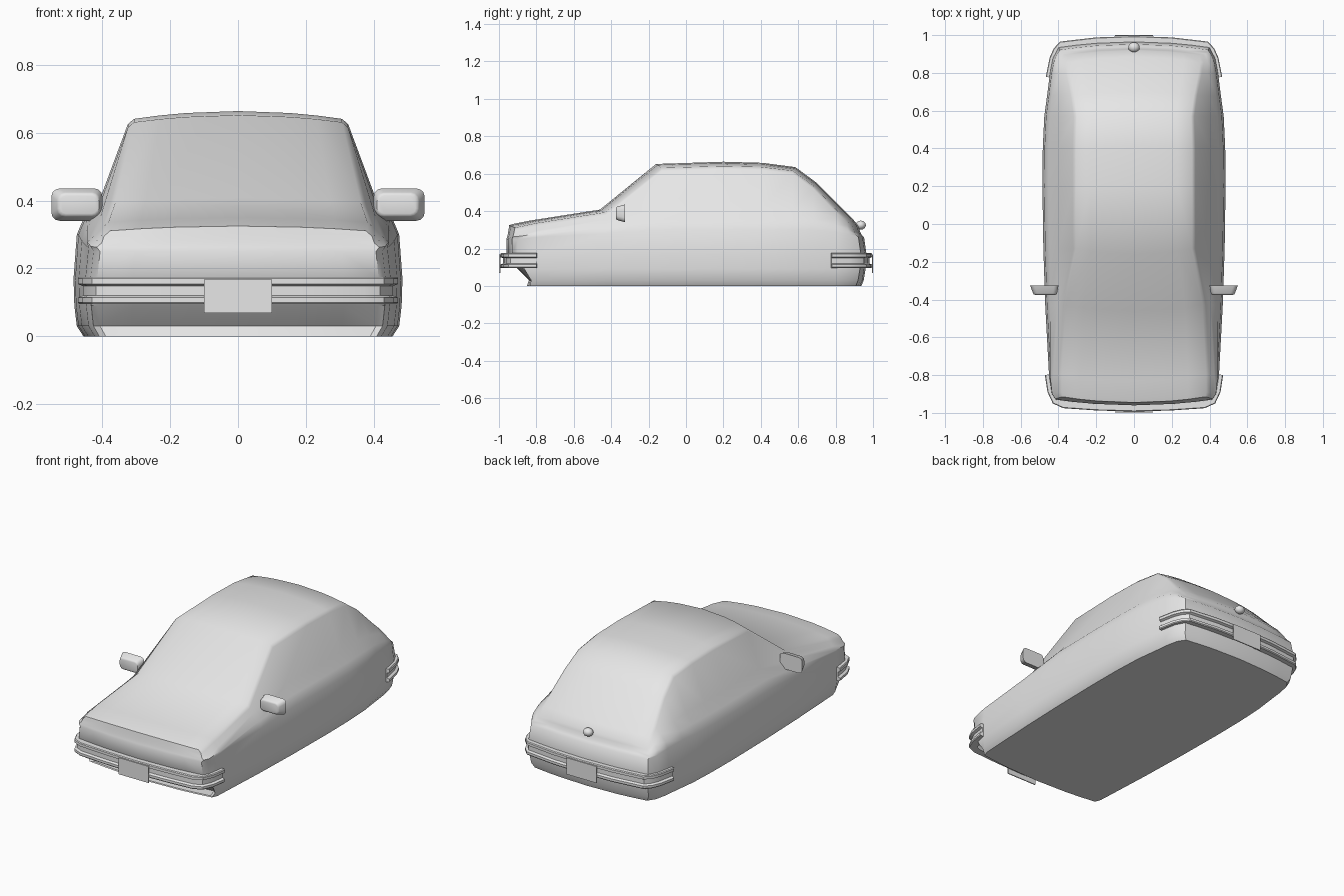
import bpy, bmesh
from math import radians
from mathutils import Vector

cube = bpy.data.objects.get("Cube")
if cube:
    bpy.data.objects.remove(cube, do_unlink=True)

grey = bpy.data.materials.new("plain grey")
grey.use_nodes = True
grey.diffuse_color = (0.8, 0.8, 0.8, 1)
grey.node_tree.nodes["Principled BSDF"].inputs["Base Color"].default_value = (0.8, 0.8, 0.8, 1)


def finish(bm, name, angle=35, mirror=False):
    """Weld, optionally mirror across x = 0, and turn the bmesh into a shaded object."""
    if mirror:
        both = bmesh.ops.duplicate(bm, geom=bm.verts[:] + bm.edges[:] + bm.faces[:])
        for v in both["geom"]:
            if isinstance(v, bmesh.types.BMVert):
                v.co.x = -v.co.x
    bmesh.ops.remove_doubles(bm, verts=bm.verts[:], dist=0.0005)
    bmesh.ops.recalc_face_normals(bm, faces=bm.faces[:])
    mesh = bpy.data.meshes.new(name)
    bm.to_mesh(mesh)
    bm.free()
    mesh.materials.append(grey)
    ob = bpy.data.objects.new(name, mesh)
    bpy.context.collection.objects.link(ob)
    bpy.ops.object.select_all(action='DESELECT')
    ob.select_set(True)
    bpy.context.view_layer.objects.active = ob
    bpy.ops.object.shade_smooth_by_angle(angle=radians(angle))
    return ob


def skin(bm, rows):
    """Quads between neighbouring rows of points."""
    grid = [[bm.verts.new(p) for p in row] for row in rows]
    for a, b in zip(grid, grid[1:]):
        for i in range(len(a) - 1):
            bm.faces.new((a[i], a[i + 1], b[i + 1], b[i]))


# Body: half sections lofted from nose to tail
# y, bulge, half width, shoulder z, belt x, belt z, corner x, corner z, crown z, lean
stations = [
    (-.93, -.03, .415, .25, .402, .275, .395, .295, .325, 1),
    (-.90, -.03, .435, .25, .418, .28, .40, .30, .332, .6),
    (-.80, -.03, .45, .26, .425, .295, .40, .32, .35, 0),
    (-.43, -.03, .47, .28, .405, .355, .38, .378, .408, 0),
    (-.13, -.03, .48, .30, .40, .41, .325, .615, .652, 0),
    (.20, 0, .485, .30, .405, .41, .325, .625, .664, 0),
    (.40, .01, .483, .30, .405, .41, .325, .62, .658, 0),
    (.57, .015, .475, .30, .40, .41, .32, .60, .635, 0),
    (.68, .02, .46, .30, .395, .40, .335, .52, .55, 0),
    (.80, .03, .445, .29, .39, .365, .36, .395, .42, 0),
    (.87, .03, .43, .275, .39, .325, .37, .342, .365, .5),
    (.92, .03, .40, .26, .378, .285, .365, .302, .325, 1),
]
nose_lean = (.11, .12, .06, 0, 0, .004, .008, .012, .015)
tail_lean = (-.012, 0, .01, .015, .002, -.01, -.018, -.025, -.03)


def side_points(s):
    y, _, w, zs, bx, zb, cx, cz, _, lean = s
    offsets = nose_lean if y < 0 else tail_lean
    upper = (.98 * w * .5 + bx * .5 + .012, (zs + zb) / 2)
    outline = [(w * .94, 0), (w * .98, .03), (w * .995, .09), (w, .17),
               (w * .98, zs), upper, (bx, zb), (cx, cz), (cx - .018, cz + .016)]
    return [Vector((x, y + lean * o, z)) for (x, z), o in zip(outline, offsets)]


def inward(p, bulge, rise):
    """Points from the side point to the centre line, bowed in y and z."""
    return [p] + [Vector((p.x * (1 - t), p.y + bulge * bow, p.z + rise * bow))
                  for t, bow in ((.25, .44), (.5, .75), (1, 1))]


bm = bmesh.new()
sections = []
for s in stations:
    pts = side_points(s)
    floor = inward(pts[0], s[1], 0)
    top = inward(pts[-1], s[1], s[8] - pts[-1].z)
    sections.append(floor[::-1] + pts[1:-1] + top)
skin(bm, sections)
for s in (stations[0], stations[-1]):
    pts = side_points(s)
    crown = s[8] - pts[-1].z
    rises = [0] * (len(pts) - 3) + [crown * .4, crown * .7, crown]
    skin(bm, [inward(p, s[1], r) for p, r in zip(pts, rises)])
finish(bm, "car_body", 38, mirror=True)


# Bumpers: grooved strip swept around each end
strip = [(.05, .095), (.004, .095), (0, .1), (0, .114), (.015, .12), (.015, .148),
         (0, .154), (0, .17), (.004, .175), (.05, .175)]


def bumper(name, path, front):
    path = [Vector((x, y, 0)) for x, y in path]
    rows = []
    for i, p in enumerate(path):
        before = path[max(i - 1, 0)]
        after = path[i + 1] if i + 1 < len(path) else Vector((-before.x, before.y, 0))
        d = (after - before).normalized()
        n = Vector((d.y, -d.x, 0)) * (-1 if front else 1)
        if n.x > 0 or n.y * p.y > 0:
            n = -n
        rows.append([p + n * o + Vector((0, 0, z)) for o, z in strip])
    bm = bmesh.new()
    skin(bm, rows)
    bm.faces.new([bm.verts.new(p) for p in rows[0]])
    finish(bm, name, 30, mirror=True)


bumper("front_bumper", [(.472, -.80), (.458, -.89), (.43, -.95), (.375, -.975),
                        (.2, -.987), (0, -.993)], True)
bumper("rear_bumper", [(.467, .78), (.447, .88), (.425, .93), (.39, .966),
                       (.2, .988), (0, .995)], False)


# Number plates
def box(bm, size, centre):
    made = bmesh.ops.create_cube(bm, size=1)["verts"]
    for v in made:
        v.co = Vector(a * b + c for a, b, c in zip(v.co, size, centre))
    return made


for name, y in (("front_plate", -.996), ("rear_plate", .997)):
    bm = bmesh.new()
    box(bm, (.2, .006, .1), (0, y, .118))
    finish(bm, name)

# Door mirrors: rounded housings narrowing toward the front
for name, side in (("left_mirror", 1), ("right_mirror", -1)):
    bm = bmesh.new()
    verts = box(bm, (.15, .05, .095), (.475, -.35, .388))
    for v in verts:
        if v.co.y < -.35:
            v.co.x = .47 + (v.co.x - .475) * .82
            v.co.z = .388 + (v.co.z - .388) * .72
    long_edges = [e for e in bm.edges if abs(e.verts[0].co.y - e.verts[1].co.y) > .01]
    bmesh.ops.bevel(bm, geom=long_edges, offset=.022, segments=3, affect='EDGES', profile=.5)
    front_rim = [e for e in bm.edges if all(v.co.y < -.37 for v in e.verts)]
    bmesh.ops.bevel(bm, geom=front_rim, offset=.008, segments=2, affect='EDGES', profile=.5)
    for v in bm.verts:
        v.co.x *= side
    finish(bm, name)

# Tailgate knob
bm = bmesh.new()
bmesh.ops.create_uvsphere(bm, u_segments=16, v_segments=8, radius=.03)
for v in bm.verts:
    v.co = Vector((v.co.x, v.co.y * .9 + .935, v.co.z * .8 + .325))
finish(bm, "tailgate_knob")
